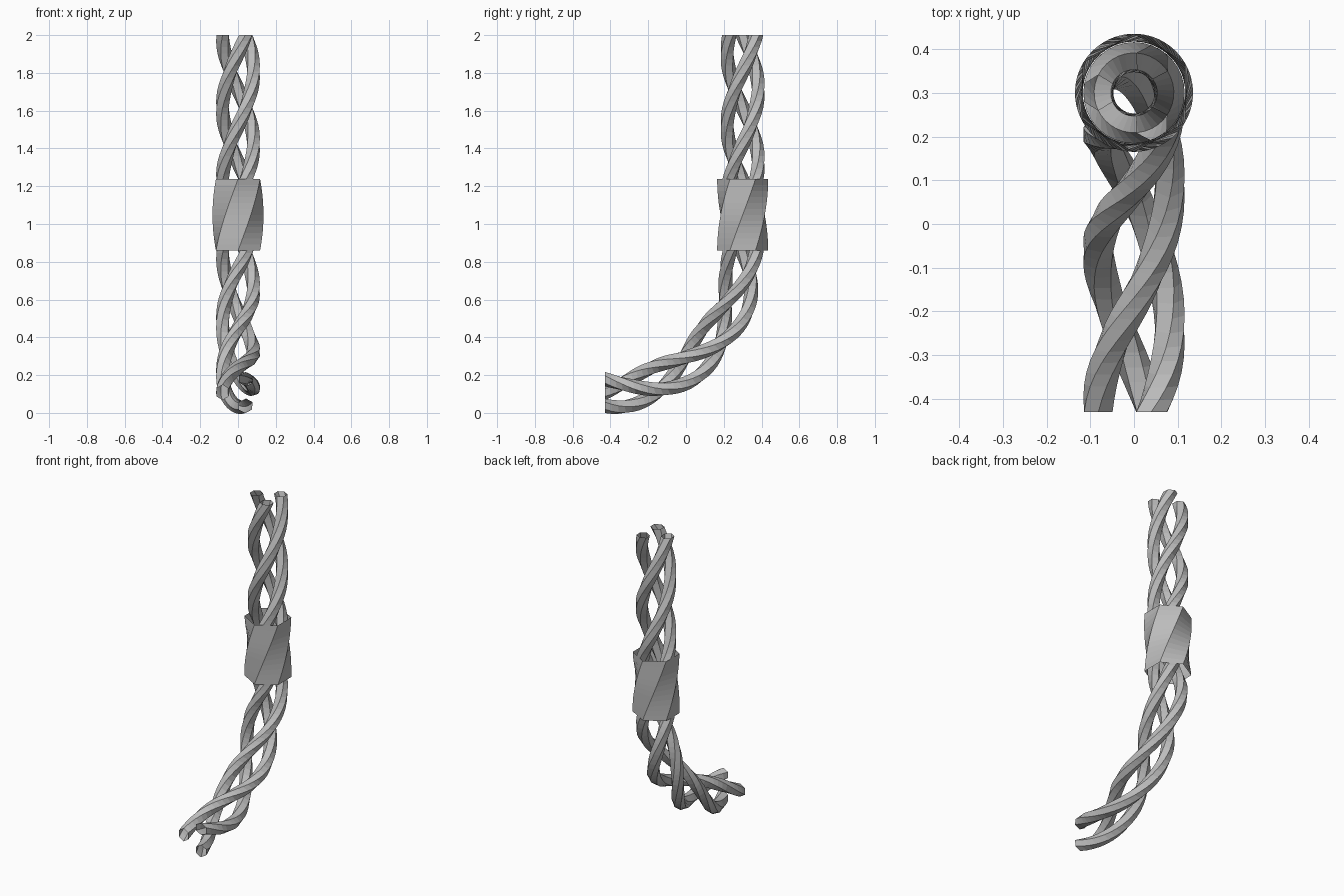
import bpy, math
from mathutils import Vector

if "Cube" in bpy.data.objects:
    bpy.data.objects.remove(bpy.data.objects["Cube"])

BEND_R = 0.73          # radius of the lower quarter bend
Y0, Z_TOP, Z_BEND = 0.30, 2.0, 0.838
STRAIGHT = Z_TOP - Z_BEND
LENGTH = STRAIGHT + BEND_R * math.pi / 2

grey = bpy.data.materials.new("plain_grey")
grey.diffuse_color = (0.5, 0.5, 0.5, 1)
grey.use_nodes = True
grey.node_tree.nodes["Principled BSDF"].inputs["Base Color"].default_value = grey.diffuse_color


def frame(s):
    """Centre and outward (back) direction of the main axis at distance s from the top."""
    if s <= STRAIGHT:
        return Vector((0, Y0, Z_TOP - s)), Vector((0, 1, 0))
    a = (s - STRAIGHT) / BEND_R
    out = Vector((0, math.cos(a), -math.sin(a)))
    return Vector((0, Y0 - BEND_R, Z_BEND)) + out * BEND_R, out


def twisted_tube(name, profile, s0, s1, turn0, turn1, steps):
    """Sweep a closed 2D profile along the axis while turning it; ends stay open."""
    n, verts, faces = len(profile), [], []
    for i in range(steps + 1):
        t = i / steps
        c, out = frame(s0 + (s1 - s0) * t)
        a = turn0 + (turn1 - turn0) * t
        for u, v in profile:
            x = u * math.cos(a) - v * math.sin(a)
            y = u * math.sin(a) + v * math.cos(a)
            verts.append(c + Vector((x, 0, 0)) + out * y)
    for i in range(steps):
        for j in range(n):
            k = (j + 1) % n
            faces.append((i * n + j, (i + 1) * n + j, (i + 1) * n + k, i * n + k))
    mesh = bpy.data.meshes.new(name)
    mesh.from_pydata(verts, [], faces)
    mesh.materials.append(grey)
    obj = bpy.data.objects.new(name, mesh)
    bpy.context.collection.objects.link(obj)
    return obj


# three hexagonal strands, two full turns from top to the bent end
hexa = [math.radians(30 + 60 * k) for k in range(6)]
strand = [(0.0815 + 0.0375 * math.cos(a), 0.041 * math.sin(a)) for a in hexa]
for k in range(3):
    start = math.pi + k * math.tau / 3
    twisted_tube(f"strand_{k + 1}", strand, 0, LENGTH, start, start - 2 * math.tau, 72)

# open six-sided sleeve, twisted by one sixth of a turn
sleeve = [(0.135 * math.cos(a), 0.135 * math.sin(a)) for a in hexa]
twisted_tube("sleeve", sleeve, Z_TOP - 1.237, Z_TOP - 0.859, 0, -math.pi / 3, 12)
